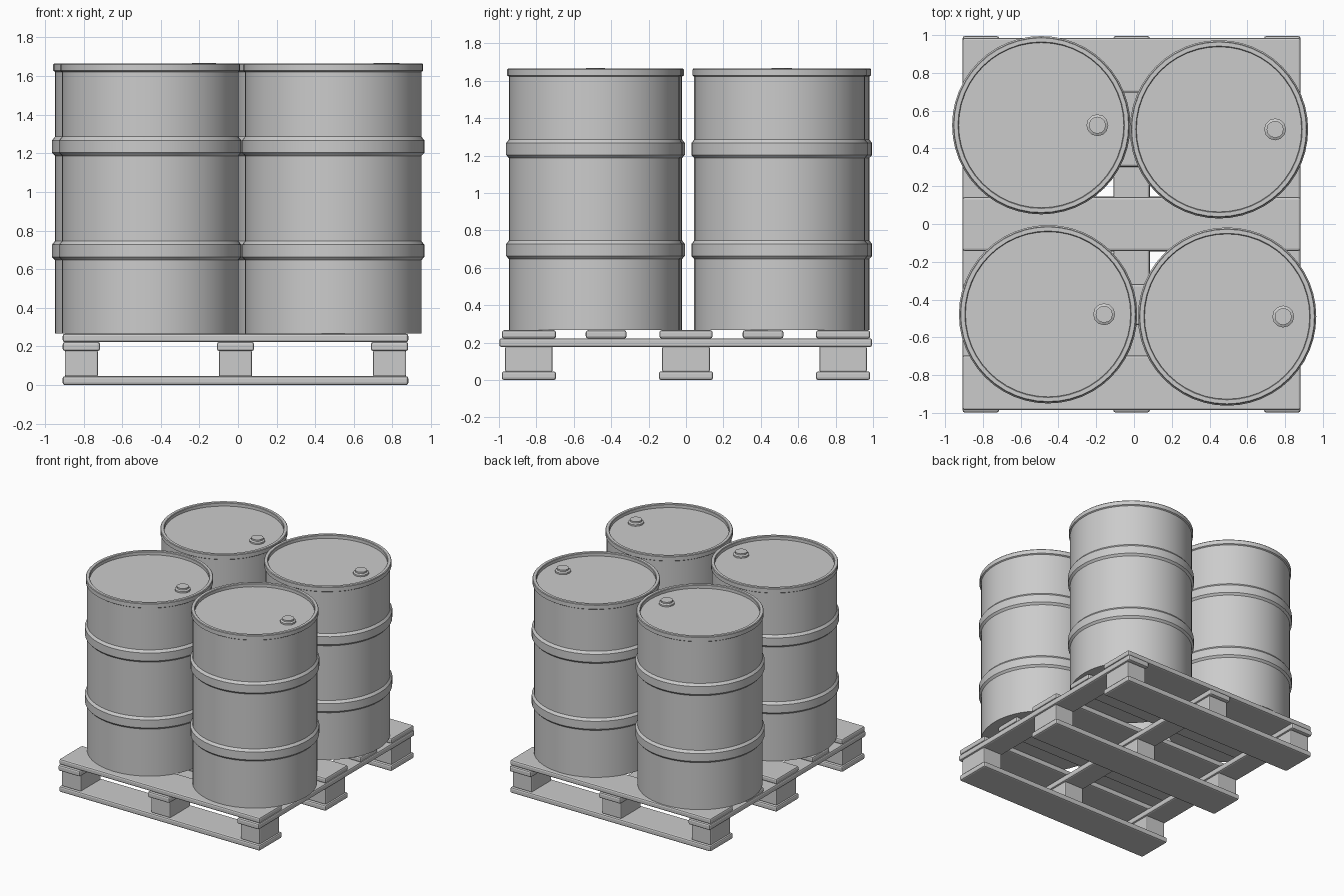
import bpy, bmesh
from math import pi, cos, sin, radians

if "Cube" in bpy.data.objects:
    bpy.data.objects.remove(bpy.data.objects["Cube"])


def finish(name, bm, smooth=False):
    bmesh.ops.recalc_face_normals(bm, faces=bm.faces)
    me = bpy.data.meshes.new(name)
    bm.to_mesh(me)
    bm.free()
    ob = bpy.data.objects.new(name, me)
    bpy.context.collection.objects.link(ob)
    bpy.context.view_layer.objects.active = ob
    if smooth:
        bpy.ops.object.select_all(action='DESELECT')
        ob.select_set(True)
        bpy.ops.object.shade_smooth_by_angle(angle=radians(25))
    return ob


def box(name, x, y, z, bevel=0.012):
    """Box from (min, max) ranges, with rounded edges."""
    bm = bmesh.new()
    bmesh.ops.create_cube(bm, size=1)
    for v in bm.verts:
        v.co = [(r[0] + r[1]) / 2 + c * (r[1] - r[0]) for r, c in zip((x, y, z), v.co)]
    bmesh.ops.bevel(bm, geom=bm.edges[:], offset=bevel, segments=2,
                    profile=0.5, affect='EDGES')
    return finish(name, bm)


def lathe(name, profile, loc, sides):
    """Closed solid of revolution from (radius, height) points, bottom to top."""
    bm = bmesh.new()
    rings = [[bm.verts.new((loc[0] + r * cos(2 * pi * i / sides),
                            loc[1] + r * sin(2 * pi * i / sides), loc[2] + z))
              for i in range(sides)] for r, z in profile]
    for a, b in zip(rings, rings[1:]):
        for i in range(sides):
            j = (i + 1) % sides
            bm.faces.new((a[i], a[j], b[j], b[i]))
    bm.faces.new(rings[0][::-1])
    bm.faces.new(rings[-1])
    return finish(name, bm, True)


def span(c, w):
    return (c - w / 2, c + w / 2)


# Pallet
CX = -0.013
length_x = span(CX, 1.79)
rows = (-0.84, 0.0, 0.84)
columns = (CX - 0.798, CX, CX + 0.798)
for y in rows:
    box("bottom_board", length_x, span(y, 0.29), (0.0, 0.046))
    for x in columns:
        box("block", span(x, 0.172), span(y, 0.254), (0.044, 0.178), 0.008)
for x in columns:
    box("stringer", span(x, 0.193), (-0.998, 0.995), (0.176, 0.223))
for y, w in ((-0.84, 0.29), (-0.427, 0.218), (0.0, 0.285), (0.412, 0.218), (0.84, 0.29)):
    box("top_board", length_x, span(y, w), (0.222, 0.266))

# Drums: wall, two rolling hoops, raised rim and recessed lid
R, HOOP = 0.457, 0.472
drum_profile = [(R, 0.268)]
for z in (0.647, 1.187):
    drum_profile += [(R, z), (HOOP, z + 0.016), (HOOP, z + 0.08), (R, z + 0.099)]
drum_profile += [(R, 1.622), (0.466, 1.628), (0.466, 1.660), (0.462, 1.665),
                 (0.441, 1.665), (0.437, 1.661), (0.437, 1.637)]
bung_profile = [(0.058, 0.0), (0.058, 0.013), (0.045, 0.020), (0.045, 0.032)]

for x, y in ((-0.491, 0.523), (0.450, 0.501), (-0.455, -0.478), (0.493, -0.490)):
    lathe("drum", drum_profile, (x, y, 0), 48)
    lathe("drum_bung", bung_profile, (x + 0.297, y, 1.636), 12)
